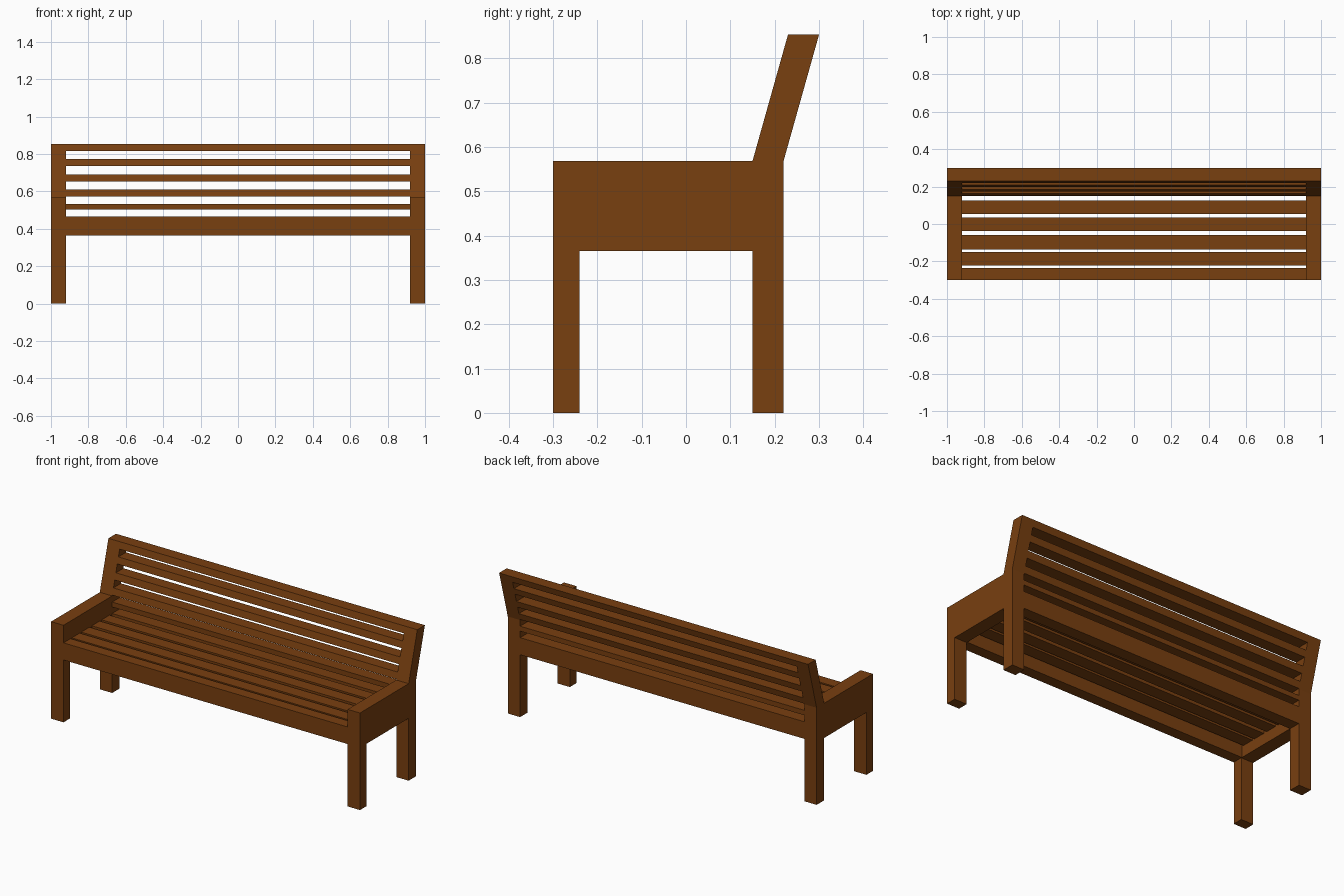
import bpy

if "Cube" in bpy.data.objects:
    bpy.data.objects.remove(bpy.data.objects["Cube"])

wood = bpy.data.materials.new("brown_wood")
wood.diffuse_color = (0.19, 0.05, 0.005, 1)
wood.use_nodes = True
wood.node_tree.nodes["Principled BSDF"].inputs["Base Color"].default_value = wood.diffuse_color


def extrude_profile(name, profile, x0, x1):
    """Prism along x from a (y, z) outline."""
    n = len(profile)
    verts = [(x, y, z) for x in (x0, x1) for y, z in profile]
    faces = [list(range(n))[::-1], list(range(n, 2 * n))]
    faces += [(i, (i + 1) % n, n + (i + 1) % n, n + i) for i in range(n)]
    mesh = bpy.data.meshes.new(name)
    mesh.from_pydata(verts, [], faces)
    mesh.materials.append(wood)
    import bmesh
    bm = bmesh.new()
    bm.from_mesh(mesh)
    bmesh.ops.recalc_face_normals(bm, faces=bm.faces)
    bm.to_mesh(mesh)
    bm.free()
    obj = bpy.data.objects.new(name, mesh)
    bpy.context.collection.objects.link(obj)
    return obj


def rail(name, y0, y1, z0, z1):
    return extrude_profile(name, [(y0, z0), (y1, z0), (y1, z1), (y0, z1)], -0.92, 0.92)


def lean(z):
    """Backward shift of the backrest at height z."""
    return max(0, z - 0.568) * 0.08 / 0.285


# side frames: legs, arm panel and leaning back post in one outline
side = [(-0.30, 0), (-0.24, 0), (-0.24, 0.365), (0.15, 0.365), (0.15, 0), (0.22, 0),
        (0.22, 0.568), (0.30, 0.853), (0.23, 0.853), (0.15, 0.568), (-0.30, 0.568)]
for label, x in (("left", -1.0), ("right", 0.92)):
    extrude_profile(label + "_side_frame", side, x, x + 0.08)

# front and back aprons under the seat
rail("front_apron", -0.30, -0.235, 0.365, 0.465)
rail("back_apron", 0.15, 0.22, 0.365, 0.465)

# seat slats
for i, (y0, y1) in enumerate([(-0.223, -0.15), (-0.135, -0.06), (-0.038, 0.035), (0.053, 0.125)]):
    rail(f"seat_slat_{i + 1}", y0, y1, 0.43, 0.465)

# back slats following the lean of the posts
for i, (z0, z1) in enumerate([(0.503, 0.532), (0.572, 0.61), (0.652, 0.69), (0.737, 0.774), (0.815, 0.853)]):
    a, b = lean(z0), lean(z1)
    extrude_profile(f"back_slat_{i + 1}", [(0.15 + a, z0), (0.22 + a, z0), (0.22 + b, z1), (0.15 + b, z1)], -0.92, 0.92)
